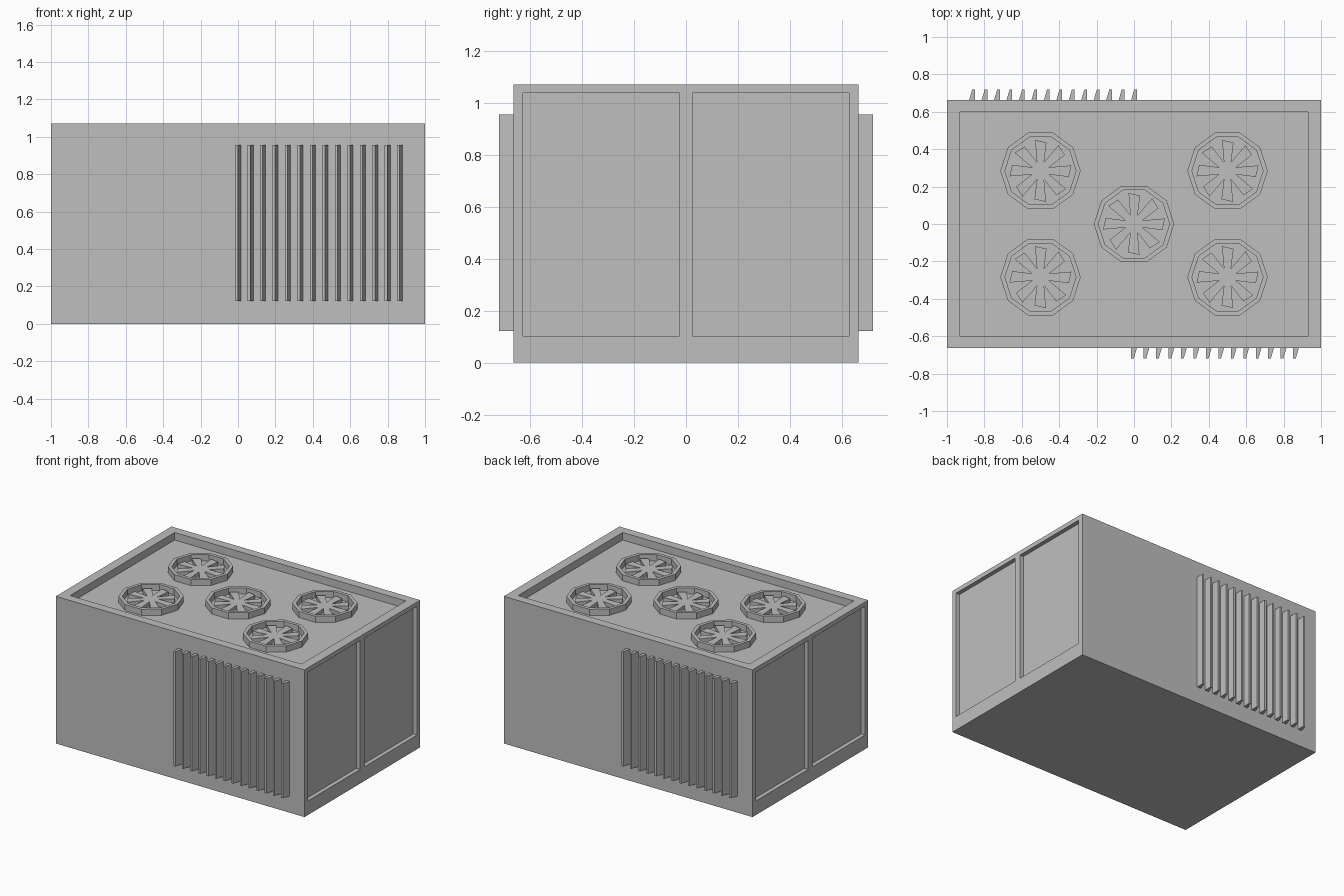
import bpy
import bmesh
from math import cos, sin, radians, pi
from mathutils import Matrix, Vector

HALF_X, HALF_Y, HEIGHT = 1.0, 0.664, 1.07
FLOOR_Z = 1.015          # floor of the roof tray

cube = bpy.data.objects.get("Cube")
if cube:
    bpy.data.objects.remove(cube, do_unlink=True)

# One flat metal colour
metal = bpy.data.materials.new("light grey metal")
metal.use_nodes = True
GREY = (0.52, 0.52, 0.52, 1)
metal.diffuse_color = GREY
metal.node_tree.nodes["Principled BSDF"].inputs["Base Color"].default_value = GREY


def finish(name, bm):
    """Turn a bmesh into a named object."""
    bmesh.ops.recalc_face_normals(bm, faces=bm.faces)
    mesh = bpy.data.meshes.new(name)
    bm.to_mesh(mesh)
    bm.free()
    mesh.materials.append(metal)
    obj = bpy.data.objects.new(name, mesh)
    bpy.context.collection.objects.link(obj)
    return obj


def add_box(bm, low, high):
    low, high = Vector(low), Vector(high)
    matrix = Matrix.Translation((low + high) / 2) @ Matrix.Diagonal((*(high - low), 1))
    bmesh.ops.create_cube(bm, size=1, matrix=matrix)


def add_prism(bm, outline, z0, z1):
    """Extrude a flat outline between two heights."""
    face = bm.faces.new([bm.verts.new((x, y, z0)) for x, y in outline])
    top = bmesh.ops.extrude_face_region(bm, geom=[face])["geom"]
    verts = [v for v in top if isinstance(v, bmesh.types.BMVert)]
    bmesh.ops.translate(bm, verts=verts, vec=(0, 0, z1 - z0))


def polar(radius, degrees):
    return radius * cos(radians(degrees)), radius * sin(radians(degrees))


# Housing with a roof tray and two recessed panels at each end
bm = bmesh.new()
add_box(bm, (-HALF_X, -HALF_Y, 0), (HALF_X, HALF_Y, HEIGHT))
housing = finish("housing", bm)

bm = bmesh.new()
add_box(bm, (-0.93, -0.6, FLOOR_Z), (0.93, 0.6, HEIGHT + 0.1))
for side in (-1, 1):
    for y0 in (-0.627, 0.025):
        xs = sorted((side * 0.97, side * 1.1))
        add_box(bm, (xs[0], y0, 0.103), (xs[1], y0 + 0.602, 1.038))
cutter = finish("recess_cutter", bm)
cutter.hide_render = True

cut = housing.modifiers.new("recesses", 'BOOLEAN')
cut.operation = 'DIFFERENCE'
cut.solver = 'EXACT'
cut.object = cutter
bpy.context.view_layer.objects.active = housing
bpy.ops.object.modifier_apply(modifier=cut.name)
bpy.data.objects.remove(cutter, do_unlink=True)

# Tapered vent fins, the back set being the front set turned half round
for name, angle in (("front_vent_fins", 0), ("back_vent_fins", pi)):
    bm = bmesh.new()
    for i in range(14):
        x = -0.015 + i * 0.0666
        outline = [(x, -HALF_Y), (x, -0.719), (x + 0.014, -0.719), (x + 0.03, -HALF_Y)]
        add_prism(bm, outline, 0.121, 0.955)
    bmesh.ops.rotate(bm, verts=bm.verts, matrix=Matrix.Rotation(angle, 3, 'Z'))
    finish(name, bm)


def fan_ring(name, x, y):
    """Ten-sided open collar around a fan."""
    bm = bmesh.new()
    section = [(0.215, FLOOR_Z), (0.215, 1.06), (0.19, 1.06), (0.19, FLOOR_Z)]
    loops = []
    for i in range(10):
        loops.append([bm.verts.new((*polar(r, i * 36), z)) for r, z in section])
    for i in range(10):
        a, b = loops[i], loops[(i + 1) % 10]
        for j in range(3):
            bm.faces.new((a[j], a[j + 1], b[j + 1], b[j]))
    finish(name, bm).location = (x, y, 0)


def fan_blades(name, x, y):
    """Eight skewed blades as one star-shaped plate."""
    bm = bmesh.new()
    outline = []
    for i in range(8):
        a = i * 45
        outline += [polar(0.05, a - 22.5), polar(0.155, a - 12), polar(0.168, a + 10)]
    add_prism(bm, outline, FLOOR_Z, 1.042)
    finish(name, bm).location = (x, y, 0)


# Roof fans
fans = {"center": (0, 0), "front_right": (-0.5, -0.284), "front_left": (0.5, -0.284),
        "back_right": (-0.5, 0.284), "back_left": (0.5, 0.284)}
for place, (x, y) in fans.items():
    fan_ring(place + "_fan_ring", x, y)
    fan_blades(place + "_fan_blades", x, y)
